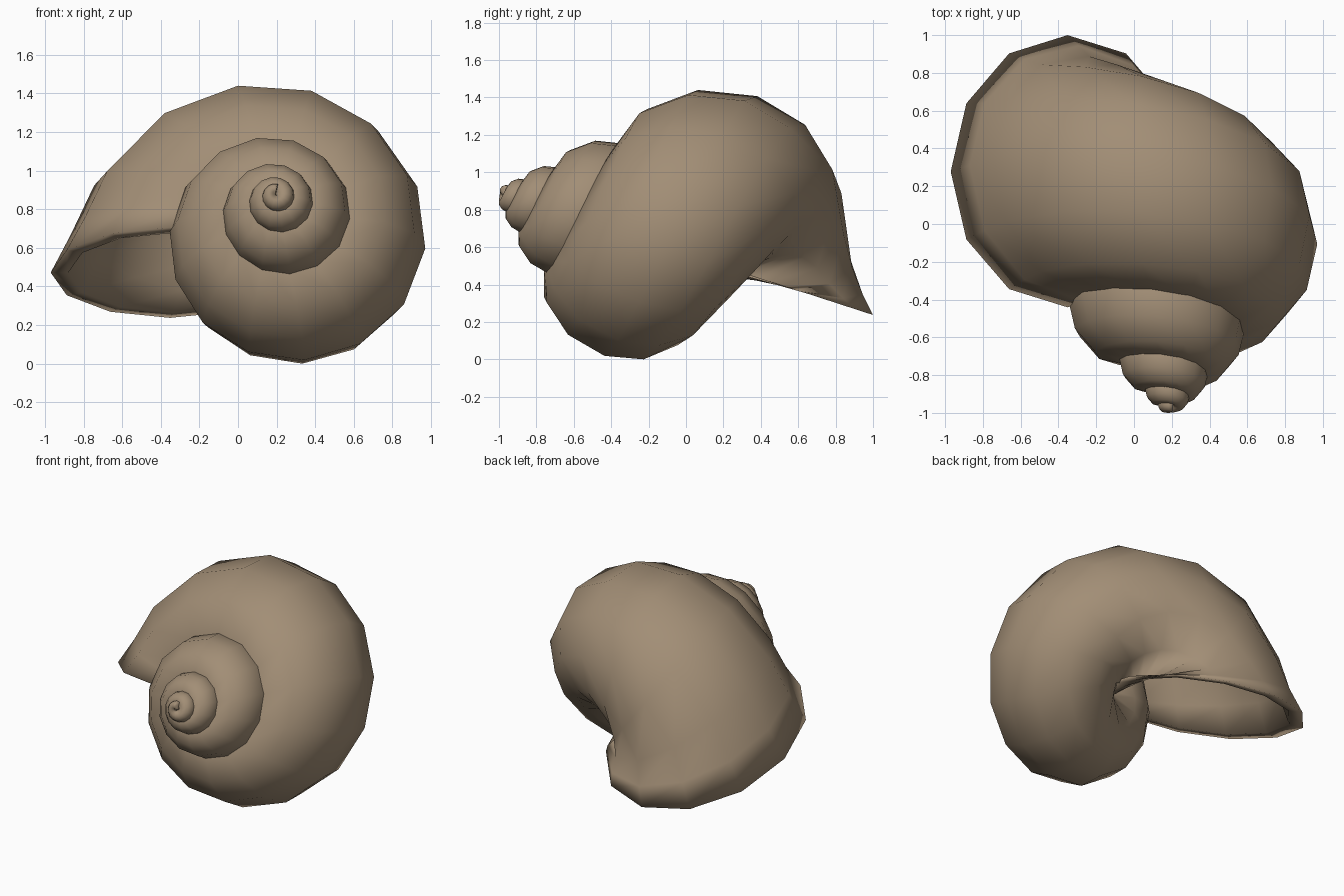
import bpy, bmesh, math
from mathutils import Vector, Matrix

cube = bpy.data.objects.get("Cube")
if cube:
    bpy.data.objects.remove(cube, do_unlink=True)

# Shell material
mat = bpy.data.materials.new("warm_shell_brown")
mat.use_nodes = True
colour = (0.36, 0.27, 0.18, 1)
mat.diffuse_color = colour
mat.node_tree.nodes["Principled BSDF"].inputs["Base Color"].default_value = colour

# Coiling frame: tip of the spire, tilted axis and growth per turn
TIP = Vector((0.19, -1.03, 0.9))
TILT = math.radians(18)
AXIS = Vector((0, math.cos(TILT), -math.sin(TILT)))
SIDE = Vector((1, 0, 0))
UP = Vector((0, math.sin(TILT), math.cos(TILT)))
GROWTH, STEPS, SIDES, COUNT = 2.0, 14, 12, 60
END_SCALE = GROWTH ** 0.75

bm = bmesh.new()


def ring(step, shrink=1.0, shift=0.0, base=0.4):
    """Rounded tube section, counted in steps back from the mouth."""
    angle = math.pi - step * math.tau / STEPS
    size = END_SCALE * GROWTH ** (-step / STEPS)
    out = SIDE * math.cos(angle) + UP * math.sin(angle)
    verts = []
    for i in range(SIDES):
        t = math.tau * i / SIDES
        depth = base if math.sin(t) > 0 else 0.43
        r = 0.3 + shift + 0.352 * shrink * math.cos(t)
        h = 0.82 + depth * shrink * math.sin(t)
        verts.append(bm.verts.new(TIP + size * (out * r + AXIS * h)))
    return verts


# Outer wall from spire to the flared mouth
rings = [ring(s) for s in range(COUNT, 0, -1)]
rings += [ring(0.4, 1.01, 0.0, 0.42), ring(0, 1.045, 0.025, 0.432)]
# Thick lip and inner wall running back inside
rings += [ring(0, 0.92, 0.015, 0.432), ring(0.4, 0.87, 0.0, 0.42)]
rings += [ring(s, 0.87) for s in range(1, 9)]
for a, b in zip(rings, rings[1:]):
    for i in range(SIDES):
        j = (i + 1) % SIDES
        bm.faces.new((a[i], a[j], b[j], b[i]))
bm.faces.new(rings[0])
bm.faces.new(rings[-1])
bmesh.ops.recalc_face_normals(bm, faces=bm.faces)
for face in bm.faces:
    face.smooth = True

mesh = bpy.data.meshes.new("spiral_shell")
bm.to_mesh(mesh)
bm.free()
mesh.materials.append(mat)
shell = bpy.data.objects.new("spiral_shell", mesh)
bpy.context.collection.objects.link(shell)

# Stand on the ground, centred
pts = [v.co for v in mesh.vertices]
low = Vector([min(p[k] for p in pts) for k in range(3)])
high = Vector([max(p[k] for p in pts) for k in range(3)])
mid = (low + high) / 2
mid.z = low.z
mesh.transform(Matrix.Translation(-mid))
